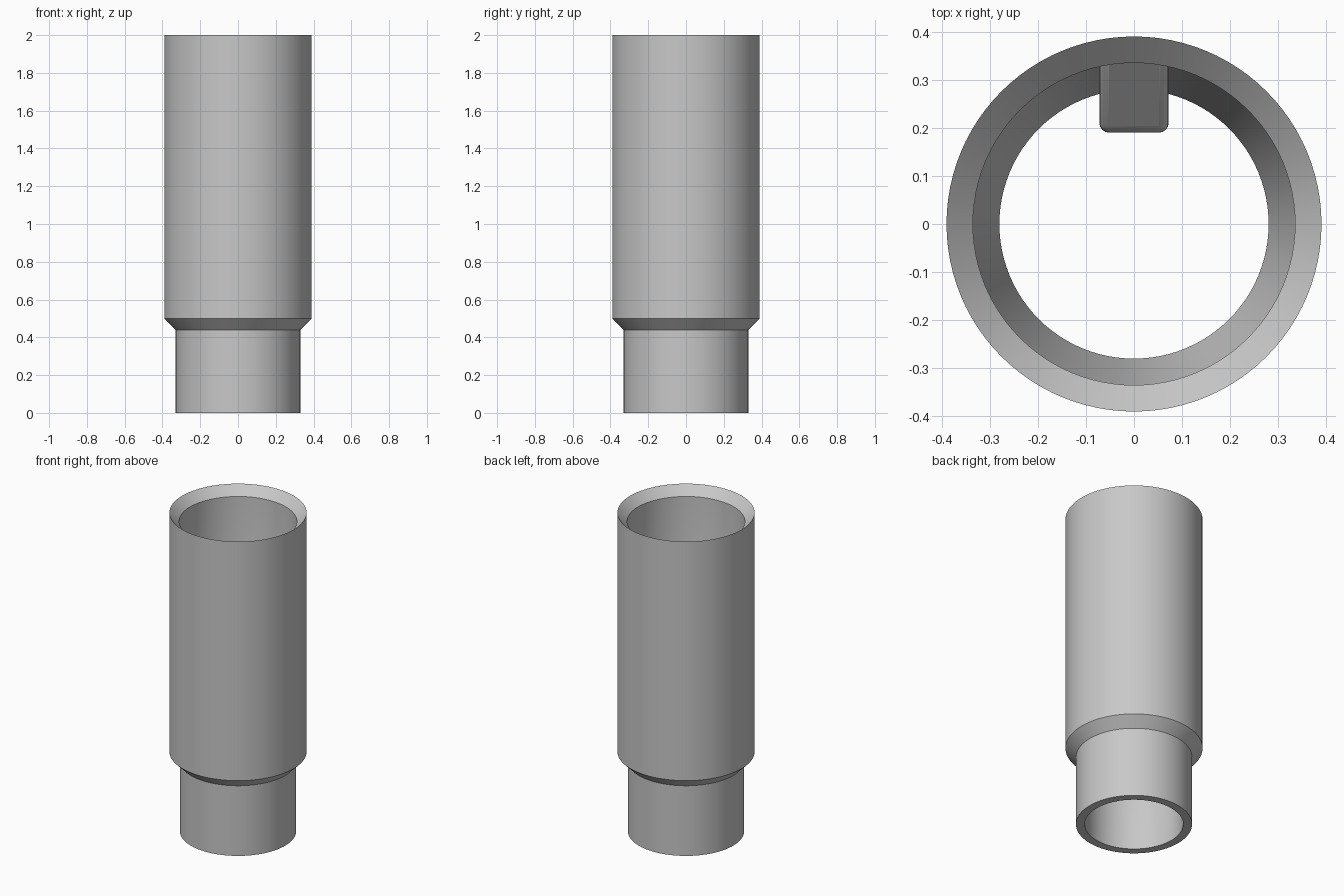
import bpy, bmesh, math
from mathutils import Vector

old = bpy.data.objects.get("Cube")
if old:
    bpy.data.objects.remove(old, do_unlink=True)

# Plain grey material
grey = bpy.data.materials.new("plain_grey")
grey.use_nodes = True
colour = (0.58, 0.58, 0.58, 1)
grey.diffuse_color = colour
grey.node_tree.nodes["Principled BSDF"].inputs["Base Color"].default_value = colour


def finish(bm, name):
    bmesh.ops.recalc_face_normals(bm, faces=bm.faces)
    mesh = bpy.data.meshes.new(name)
    bm.to_mesh(mesh)
    bm.free()
    mesh.materials.append(grey)
    obj = bpy.data.objects.new(name, mesh)
    bpy.context.collection.objects.link(obj)
    bpy.ops.object.select_all(action='DESELECT')
    obj.select_set(True)
    bpy.context.view_layer.objects.active = obj
    bpy.ops.object.shade_smooth_by_angle(angle=math.radians(25))
    return obj


def lathe(name, profile, steps=96):
    bm = bmesh.new()
    verts = [bm.verts.new((r, 0, z)) for r, z in profile]
    edges = [bm.edges.new((v, verts[i - 1])) for i, v in enumerate(verts)]
    bmesh.ops.spin(bm, geom=verts + edges, cent=(0, 0, 0), axis=(0, 0, 1),
                   angle=math.tau, steps=steps)
    bmesh.ops.remove_doubles(bm, verts=bm.verts, dist=0.0001)
    return finish(bm, name)


# Tube wall: narrow spigot, chamfered shoulder, wide socket with a flared mouth
lathe("tube_wall", [(0.28, 0), (0.33, 0), (0.33, 0.44), (0.39, 0.5), (0.39, 2),
                    (0.335, 1.945), (0.335, 0.56), (0.28, 0.43)])

# Inner peg: side profile sloping down towards the bore, rooted in the back wall
bm = bmesh.new()
side = [(0.36, 1.14), (0.19, 0.97), (0.19, 0.87), (0.36, 0.87)]
face = bm.faces.new([bm.verts.new((-0.072, y, z)) for y, z in side])
extruded = bmesh.ops.extrude_face_region(bm, geom=[face])["geom"]
bmesh.ops.translate(bm, vec=Vector((0.144, 0, 0)),
                    verts=[g for g in extruded if isinstance(g, bmesh.types.BMVert)])
bmesh.ops.recalc_face_normals(bm, faces=bm.faces)
peg = finish(bm, "inner_peg")
bevel = peg.modifiers.new("rounded_edges", 'BEVEL')
bevel.width = 0.02
bevel.segments = 4
